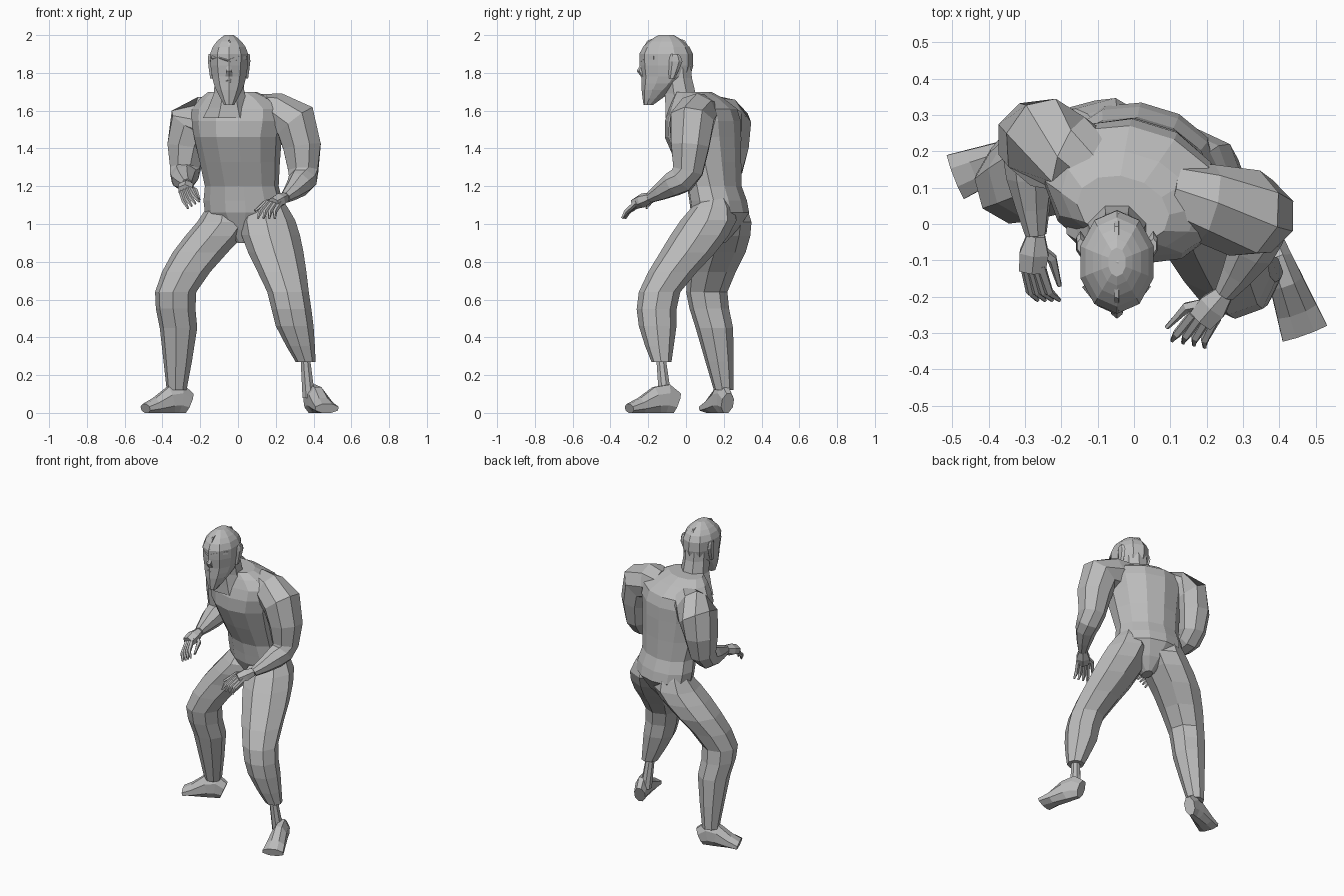
import bpy, bmesh
from math import sin, cos, pi, radians
from mathutils import Vector

if "Cube" in bpy.data.objects:
    bpy.data.objects.remove(bpy.data.objects["Cube"])

grey = bpy.data.materials.new("clay grey")
grey.use_nodes = True
grey.diffuse_color = (.5, .5, .5, 1)
grey.node_tree.nodes["Principled BSDF"].inputs["Base Color"].default_value = grey.diffuse_color

UP, SIDEWAYS, LEANING = Vector((0, 0, 1)), Vector((1, 0, .2)), Vector((.3, .1, 1))


def smooth_stations(stations, steps):
    """Pass a smooth curve through the stations, position and radii together."""
    keys = [Vector((*centre, width, depth)) for centre, width, depth in stations]
    rings = []
    for i in range(len(keys) - 1):
        before, a, b = keys[max(i - 1, 0)], keys[i], keys[i + 1]
        after = keys[min(i + 2, len(keys) - 1)]
        for step in range(steps):
            t = step / steps
            bend = (b - before) * t * (1 - t) ** 2 - (after - a) * t * t * (1 - t)
            rings.append(a.lerp(b, t * t * (3 - 2 * t)) + bend / 2)
    return rings + [keys[-1]]


def loft(name, stations, sides=8, across=None, yaw=0, steps=2):
    """Skin rings; they lie level unless an across direction makes them follow the path."""
    bm = bmesh.new()
    rings = smooth_stations(stations, steps)
    centres = [ring.to_3d() for ring in rings]
    loops = []
    for i, ring in enumerate(rings):
        u = Vector((cos(yaw), sin(yaw), 0))
        v = UP.cross(u)
        if across:
            along = centres[min(i + 1, len(rings) - 1)] - centres[max(i - 1, 0)]
            u = along.cross(across).normalized()
            v = u.cross(along.normalized())
        loop = []
        for k in range(sides):
            angle = 2 * pi * (k + .5) / sides
            point = centres[i] + u * ring[3] * cos(angle) + v * ring[4] * sin(angle)
            point.z = max(point.z, 0)
            loop.append(bm.verts.new(point))
        loops.append(loop)
    for low, high in zip(loops, loops[1:]):
        for k in range(sides):
            bm.faces.new((low[k - 1], low[k], high[k], high[k - 1]))
    bm.faces.new(loops[0])
    bm.faces.new(loops[-1])
    bmesh.ops.recalc_face_normals(bm, faces=bm.faces)
    mesh = bpy.data.meshes.new(name)
    bm.to_mesh(mesh)
    bm.free()
    mesh.materials.append(grey)
    bpy.context.collection.objects.link(bpy.data.objects.new(name, mesh))


def round_loft(name, points, radii, **options):
    loft(name, [(p, r, r) for p, r in zip(points, radii)], **options)


def arm(side, *joints):
    """Collar, deltoid, elbow, forearm and wrist."""
    round_loft(side + "_arm", joints, (.09, .125, .085, .068, .03), across=SIDEWAYS)


def leg(side, hip, *joints, turn):
    """Hip, thigh, knee, calf and hem."""
    top = Vector(hip) + Vector((0, .03, .12))
    round_loft(side + "_leg", (top, hip, *joints), (.07, .148, .147, .11, .1, .053),
               yaw=radians(turn))


def foot(side, heel, toe):
    """Flat-soled wedge, tall at the instep, widening and dropping toward the toe."""
    heel, toe = Vector(heel), Vector(toe)
    rings = [(heel.lerp(toe, t) + UP * height * .85, .036 + .034 * t, height)
             for t, height in ((0, .06), (.2, .085), (.42, .078), (.75, .045), (1, .027))]
    loft(side + "_foot", rings, across=UP, steps=1)


def hand(side, wrist, knuckle, tip, thumb, spread):
    """Palm, four bent fingers fanned along spread, and a thumb."""
    wrist, knuckle, tip, thumb, spread = map(Vector, (wrist, knuckle, tip, thumb, spread))
    loft(side + "_palm", [(wrist, .028, .028), (wrist.lerp(knuckle, .5), .046, .038),
                          (knuckle, .042, .03)], 6, UP, steps=1)
    for i in range(4):
        fan = spread * (i - 1.5)
        root = knuckle.lerp(wrist, .15) + fan * .7
        bend = root.lerp(tip + fan, .5) + (knuckle - wrist) / 4
        round_loft(f"{side}_finger_{i + 1}", (root, bend, tip + fan), (.015, .013, .006),
                   sides=5, across=LEANING, steps=1)
    bend = wrist.lerp(thumb, .55) + (thumb - tip) * .3
    round_loft(side + "_thumb", (wrist.lerp(knuckle, .3), bend, thumb), (.018, .015, .007),
               sides=5, across=LEANING, steps=1)


# Torso, turned toward the model's right
crotch, hips, waist = (.03, .16, .9), (.03, .18, 1.06), (.02, .15, 1.2)
chest, shoulders, collar = (0, .09, 1.46), (0, .09, 1.61), (-.03, .04, 1.7)
loft("torso", [(crotch, .03, .05), (hips, .21, .15), (waist, .2, .14),
               (chest, .235, .2), (shoulders, .25, .175), (collar, .13, .09)],
     sides=12, yaw=radians(-17))


# Head and neck share one middle plane
def on_head(y, z, aside=0):
    return Vector((aside - .047, y, z))


round_loft("neck", (on_head(.03, 1.56), on_head(-.03, 1.69), on_head(-.05, 1.84)),
           (.15, .088, .082))
loft("head", [(on_head(-.2, 1.63), .028, .025), (on_head(-.15, 1.71), .072, .085),
              (on_head(-.107, 1.78), .095, .13), (on_head(-.105, 1.9), .106, .142),
              (on_head(-.105, 1.965), .07, .095), (on_head(-.105, 2), .025, .04)], sides=10)
loft("nose", [(on_head(-.215, 1.87), .01, .012), (on_head(-.235, 1.81), .018, .026),
              (on_head(-.22, 1.78), .022, .018)], sides=6, steps=1)
round_loft("head_crest", [on_head(-.105 + .134 * cos(a), 1.9 + .095 * sin(a))
                          for a in (0, pi / 4, pi / 2, pi * .75, pi)],
           [.008] * 5, sides=4, across=SIDEWAYS, steps=1)
for side, s in (("right", -1), ("left", 1)):
    round_loft(side + "_brow", (on_head(-.235, 1.865), on_head(-.215, 1.88, s * .045),
                                on_head(-.165, 1.88, s * .085)), [.014] * 3,
               sides=5, across=UP, steps=1)
    round_loft(side + "_moustache", (on_head(-.225, 1.76), on_head(-.19, 1.74, s * .05)),
               (.015, .01), sides=5, across=UP, steps=1)
    loft(side + "_ear", [(on_head(-.075, 1.77, s * .09), .012, .016),
                         (on_head(-.055, 1.86, s * .1), .014, .036),
                         (on_head(-.06, 1.9, s * .1), .01, .02)], sides=6)

# Arms and hands
left_wrist, right_wrist = (.25, -.19, 1.14), (-.27, -.03, 1.21)
arm("left", (.1, .08, 1.6), (.305, .03, 1.54), (.345, .01, 1.28), (.325, -.07, 1.21),
    left_wrist)
arm("right", (-.1, .16, 1.58), (-.25, .225, 1.53), (-.28, .22, 1.29), (-.285, .13, 1.24),
    right_wrist)
hand("left", left_wrist, knuckle=(.185, -.265, 1.11), tip=(.15, -.33, 1.03),
     thumb=(.09, -.285, 1.07), spread=(.03, -.006, 0))
hand("right", right_wrist, knuckle=(-.28, -.13, 1.18), tip=(-.235, -.21, 1.1),
     thumb=(-.205, -.17, 1.13), spread=(.02, 0, .012))

# Legs: the left one ends in a hem above a thin ankle
left_hem, right_hem = (.358, -.13, .27), (-.325, .2, .12)
leg("left", (.155, .12, 1.02), (.2, .01, .85), (.265, -.14, .64), (.3, -.15, .46),
    left_hem, turn=20)
leg("right", (-.07, .2, 1.01), (-.2, .17, .85), (-.33, .11, .64), (-.315, .15, .45),
    right_hem, turn=-30)
round_loft("left_ankle", (left_hem, (.375, -.11, .08)), (.028, .036))
foot("left", heel=(.38, -.05, 0), toe=(.47, -.3, 0))
foot("right", heel=(-.26, .22, 0), toe=(-.49, .13, 0))
